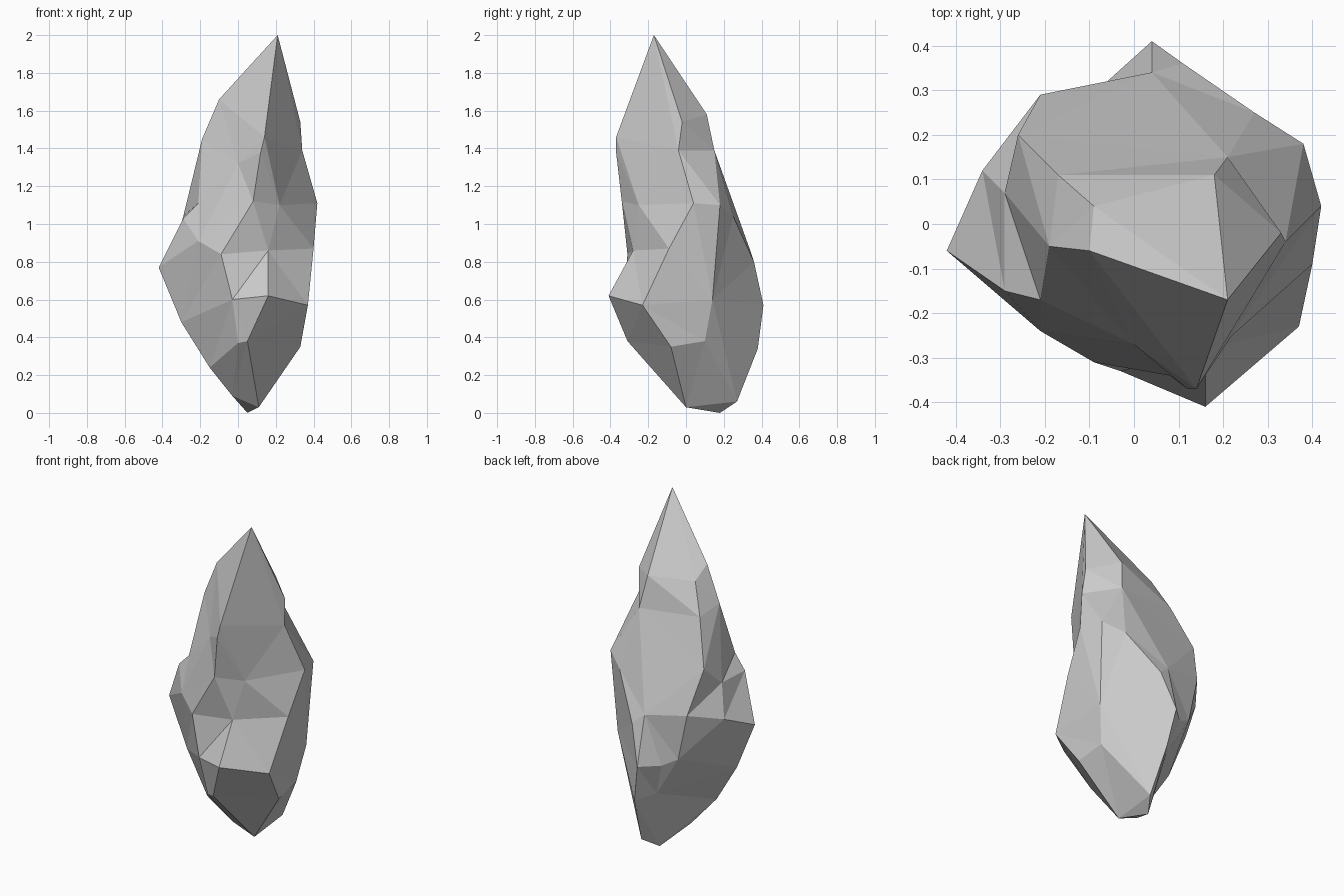
import bpy, bmesh
from math import tanh, cosh
from mathutils import Vector

if "Cube" in bpy.data.objects:
    bpy.data.objects.remove(bpy.data.objects["Cube"])

# Corner points of the chiselled stone, band by band from tip to foot
tip = [(.21, -.17, 2.0)]
crown = [(-.10, -.06, 1.66), (-.09, .04, 1.59), (.18, .11, 1.58), (.33, -.02, 1.54)]
shoulder = [(.14, -.37, 1.46), (-.19, -.05, 1.45), (-.17, .11, 1.42), (.21, .15, 1.39),
            (.34, -.04, 1.39), (.12, -.37, 1.38), (0, -.27, 1.32)]
waist = [(-.26, .20, 1.16), (.08, -.34, 1.12), (.42, .04, 1.11), (-.21, -.17, 1.11),
         (.22, -.25, 1.10), (.38, .18, 1.10), (.27, .25, 1.04), (-.29, -.15, 1.03),
         (-.29, .07, 1.04)]
belly = [(-.21, -.24, .91), (-.21, .29, .90), (.40, -.09, .87), (-.34, .12, .85),
         (.04, .34, .86), (.11, .36, .80), (.16, -.28, .86), (-.09, -.31, .84),
         (-.42, -.06, .77)]
hips = [(.16, -.41, .62), (-.03, -.33, .60), (.36, .14, .60), (.37, -.23, .57),
        (.04, .41, .57), (-.15, .29, .62), (-.06, .32, .57)]
base = [(-.30, -.06, .48), (.05, -.31, .38), (0, -.29, .37), (.32, .10, .38),
        (.33, -.08, .35), (.08, .38, .34), (0, .28, .37)]
foot = [(-.15, -.08, .24), (-.03, -.01, .09), (.11, .27, .06), (.11, 0, .03), (.05, .18, 0)]
corners = [Vector(p) for p in tip + crown + shoulder + waist + belly + hips + base + foot]


def on_ball(p):
    """Wrap a corner onto a unit ball around the stone's leaning axis."""
    axis = Vector((.07 + .04 * (p.z - 1), -.01 - .14 * (p.z - 1), p.z))
    h = 2.2 * (p.z - 1)
    d = (p - axis).normalized() / cosh(h)
    return Vector((d.x, d.y, tanh(h)))


# Skin the wrapped corners so that near neighbours are joined
bm = bmesh.new()
verts = [bm.verts.new(on_ball(p)) for p in corners]
bmesh.ops.convex_hull(bm, input=verts, use_existing_faces=False)

# Unwrap the skin so the hollows and ledges appear
for v, p in zip(verts, corners):
    if v.is_valid:
        v.co = p
bmesh.ops.delete(bm, geom=[v for v in bm.verts if not v.link_faces], context='VERTS')
bmesh.ops.recalc_face_normals(bm, faces=bm.faces[:])

mesh = bpy.data.meshes.new("standing_stone")
bm.to_mesh(mesh)
bm.free()
stone = bpy.data.objects.new("standing_stone", mesh)
bpy.context.collection.objects.link(stone)
